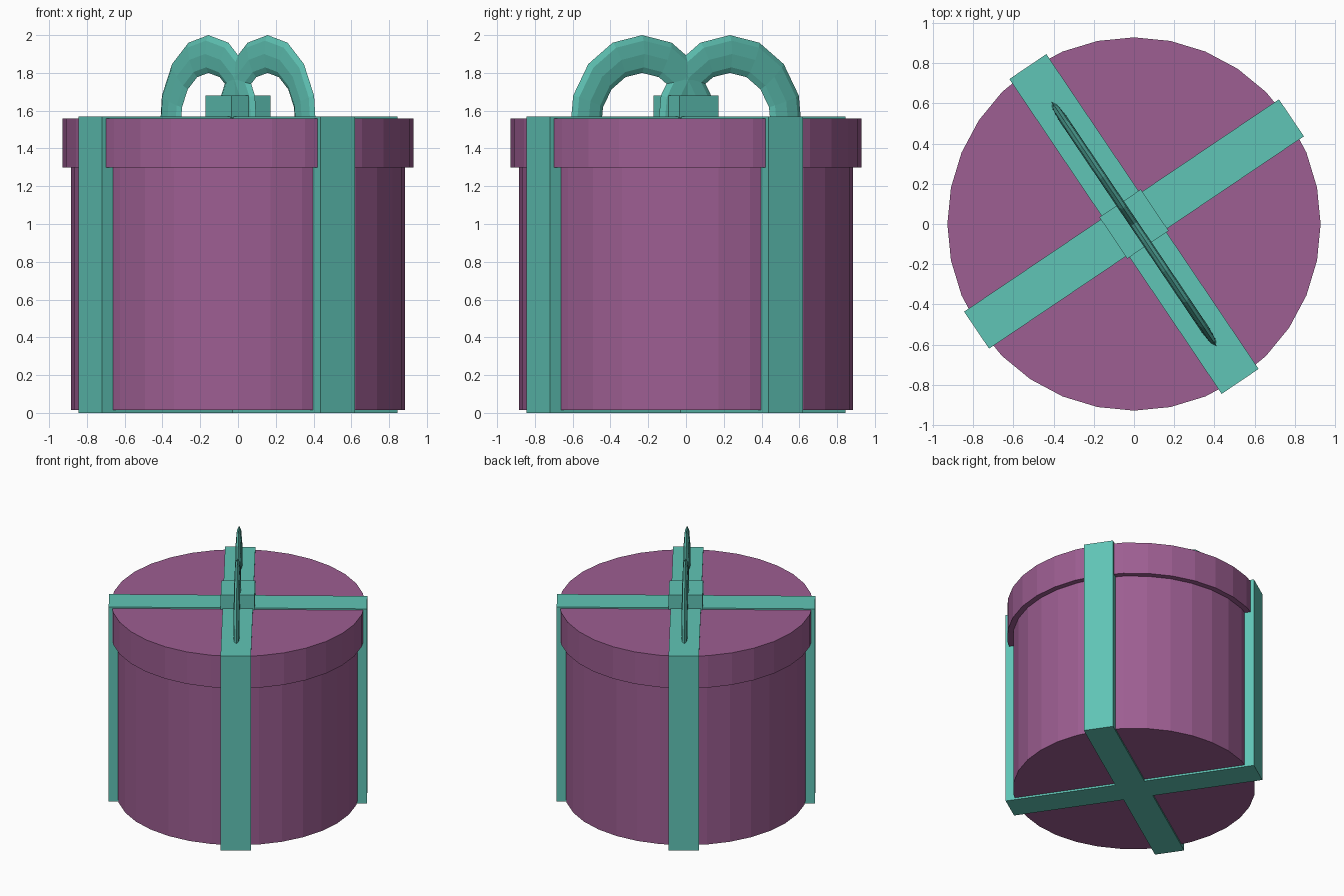
import bpy, bmesh, math
from mathutils import Matrix

if "Cube" in bpy.data.objects:
    bpy.data.objects.remove(bpy.data.objects["Cube"])

TURN = math.radians(-56)  # direction of the bow and the main ribbon


def material(name, rgb):
    m = bpy.data.materials.new(name)
    m.diffuse_color = (*rgb, 1)
    m.use_nodes = True
    m.node_tree.nodes["Principled BSDF"].inputs["Base Color"].default_value = m.diffuse_color
    return m


PURPLE = material("purple card", (0.337, 0.112, 0.287))
TEAL = material("teal ribbon", (0.117, 0.558, 0.468))


def finish(name, bm, mat):
    bmesh.ops.recalc_face_normals(bm, faces=bm.faces)
    me = bpy.data.meshes.new(name)
    bm.to_mesh(me)
    bm.free()
    me.materials.append(mat)
    ob = bpy.data.objects.new(name, me)
    bpy.context.collection.objects.link(ob)
    return ob


def drum(name, r, z0, z1):
    bm = bmesh.new()
    bmesh.ops.create_cone(bm, cap_ends=True, segments=32, radius1=r, radius2=r,
                          depth=z1 - z0,
                          matrix=Matrix.Translation((0, 0, (z0 + z1) / 2)))
    return finish(name, bm, PURPLE)


def box(name, lx, ly, z0, z1, angle):
    bm = bmesh.new()
    bmesh.ops.create_cube(bm, size=1)
    bm.transform(Matrix.Rotation(angle, 4, 'Z')
                 @ Matrix.Translation((0, 0, (z0 + z1) / 2))
                 @ Matrix.Diagonal((lx, ly, z1 - z0, 1)))
    return finish(name, bm, TEAL)


def bow_loop(name, side):
    # flattened tube swept along an arch in the ribbon's plane
    R, r, thick, n = 0.363, 0.1, 0.022, 8
    bm = bmesh.new()
    rings = []
    for i in range(-4, 5):
        a = math.radians(24 * i)
        ring = []
        for k in range(n):
            t = 2 * math.pi * k / n
            d = R + r * math.cos(t)
            ring.append(bm.verts.new((side * 0.28 + d * math.sin(a),
                                      thick * math.sin(t),
                                      1.537 + d * math.cos(a))))
        rings.append(ring)
    for p, q in zip(rings, rings[1:]):
        for k in range(n):
            j = (k + 1) % n
            bm.faces.new((p[k], p[j], q[j], q[k]))
    bm.faces.new(rings[0])
    bm.faces.new(rings[-1])
    bm.transform(Matrix.Rotation(TURN, 4, 'Z'))
    return finish(name, bm, TEAL)


# box and lid
drum("box_body", 0.885, 0.015, 1.31)
drum("box_lid", 0.928, 1.30, 1.558)

# crossed ribbons wrapped around the box
box("ribbon_long", 1.888, 0.222, 0.0, 1.57, TURN)
box("ribbon_cross", 1.888, 0.222, 0.0, 1.569, TURN + math.pi / 2)

# knot and bow
box("bow_knot", 0.248, 0.248, 1.56, 1.68, TURN)
bow_loop("bow_loop_a", 1)
bow_loop("bow_loop_b", -1)
